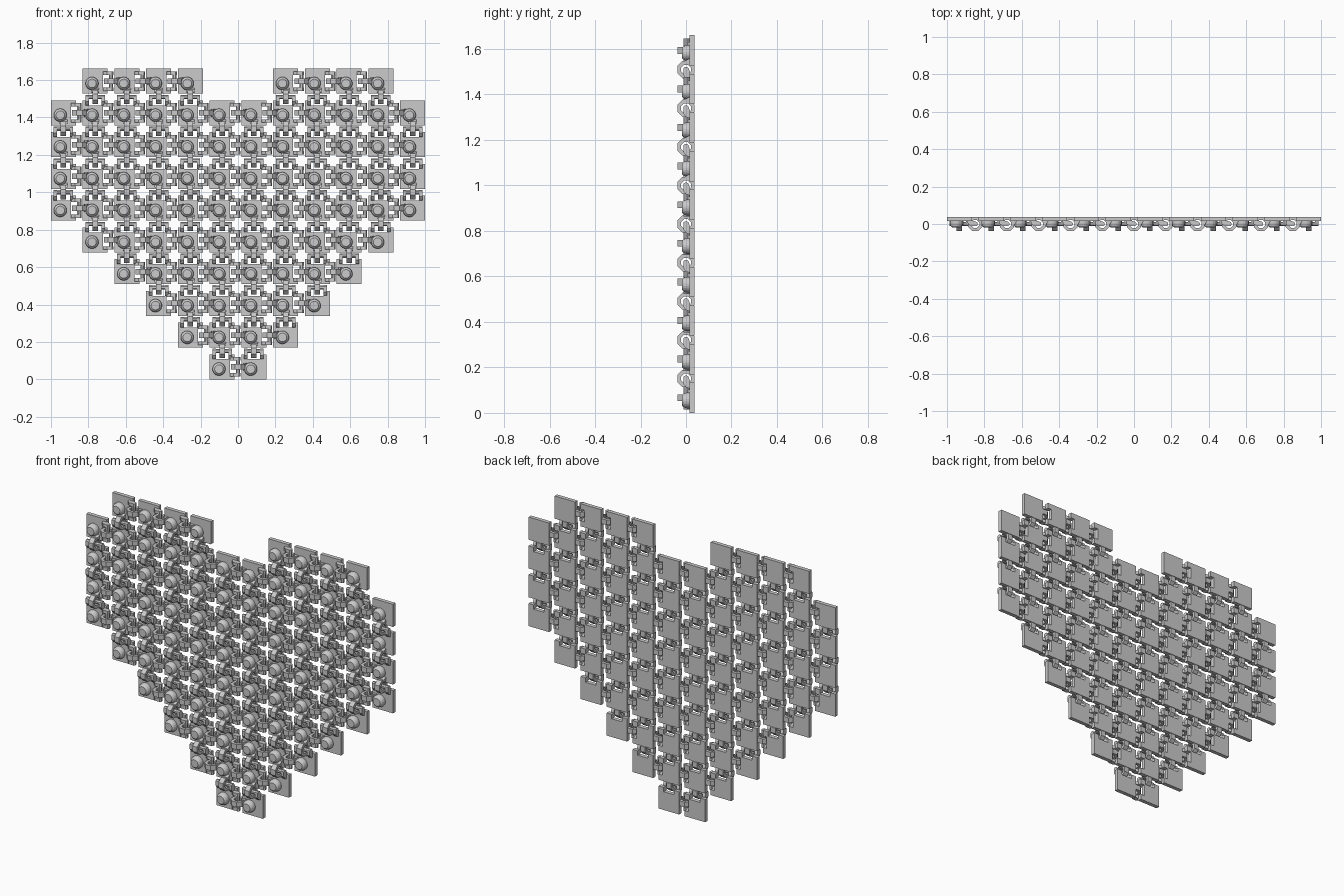
import bpy, bmesh, math

if "Cube" in bpy.data.objects:
    bpy.data.objects.remove(bpy.data.objects["Cube"])

PITCH, HALF = 0.1697, 0.0667      # tile spacing and plate half size
PLATE_F, PLATE_B = 0.015, 0.038   # plate front and back (y)
LINK = PITCH / 2                  # hinge axis distance from tile centre

# heart-shaped layout: filled columns for each row, bottom to top
rows = [range(5, 7), range(4, 8), range(3, 9), range(2, 10), range(1, 11),
        range(12), range(12), range(12), range(12),
        [1, 2, 3, 4, 7, 8, 9, 10]]
tiles = {(c, r) for r, cols in enumerate(rows) for c in cols}

parts = {n: bmesh.new() for n in
         ("plates", "knobs", "hinge_rings", "ring_mounts", "hinge_bars", "bar_posts")}


def loft(bm, loops, cap=True):
    """Skin a list of equal-length loops, optionally closing the ends."""
    vs = [[bm.verts.new(p) for p in l] for l in loops]
    n = len(vs[0])
    for a, b in zip(vs, vs[1:]):
        for i in range(n):
            bm.faces.new((a[i], a[(i + 1) % n], b[(i + 1) % n], b[i]))
    if cap:
        bm.faces.new(vs[0])
        bm.faces.new(vs[-1])
    return vs


def ngon(r, n, u=0, y=0):
    return [(u + r * math.cos(2 * math.pi * (i + .5) / n),
             y + r * math.sin(2 * math.pi * (i + .5) / n)) for i in range(n)]


def prism(bm, profile, w0, w1, place):
    loft(bm, [[place(u, y, w) for u, y in profile] for w in (w0, w1)])


def plate(x, z, right, top):
    h, n, d = HALF, 0.034, 0.026
    pts = [(-h, -h), (h, -h)]
    if right:
        pts += [(h, -n), (h - d, -n), (h - d, n), (h, n)]
    pts += [(h, h)]
    if top:
        pts += [(n, h), (n, h - d), (-n, h - d), (-n, h)]
    pts += [(-h, h)]
    loft(parts["plates"], [[(x + a, y, z + b) for a, b in pts]
                           for y in (PLATE_F, PLATE_B)])


def knob(x, z):
    prof = [(0.035, 0.018), (0.035, 0.002), (0.031, -0.010), (0.023, -0.018)]
    loft(parts["knobs"], [[(x - 0.017 + a, y, z - 0.012 + b) for a, b in ngon(r, 20)]
                          for r, y in prof])


post = [(0.097, -0.005), (0.097, 0.005), (0.092, 0.011), (0.072, 0.018),
        (0.040, 0.018), (0.046, 0.0), (0.062, -0.012), (0.091, -0.012)]
mount = [(-0.060, 0.034), (-0.058, -0.010), (-0.045, -0.004), (-0.034, 0.018), (-0.034, 0.034)]


def handle(place):
    # bar held by two posts at the edge of the plate
    prism(parts["hinge_bars"], ngon(0.012, 8, LINK), -0.045, 0.045, place)
    for s in (-1, 1):
        prism(parts["bar_posts"], post, s * 0.034, s * 0.052, place)


def ring(place):
    # octagonal ring closing around the neighbour's bar
    R, r = 0.038 / math.cos(math.pi / 8), 0.023
    loops = [[place(u, y, w) for u, y in ngon(q, 8, -LINK)]
             for q, w in ((R, -.015), (R, .015), (r, .015), (r, -.015))]
    bm = parts["hinge_rings"]
    vs = loft(bm, loops, cap=False)
    for i in range(8):
        j = (i + 1) % 8
        bm.faces.new((vs[3][i], vs[3][j], vs[0][j], vs[0][i]))
    prism(parts["ring_mounts"], mount, -0.021, 0.021, place)


for c, r in sorted(tiles):
    x, z = -1 + HALF + c * PITCH, HALF + r * PITCH

    def across(u, y, w, x=x, z=z):
        return (x + u, y, z + w)

    def upward(u, y, w, x=x, z=z):
        return (x + w, y, z + u)

    right, top = (c + 1, r) in tiles, (c, r + 1) in tiles
    plate(x, z, right, top)
    knob(x, z)
    if right:
        handle(across)
    if top:
        handle(upward)
    if (c - 1, r) in tiles:
        ring(across)
    if (c, r - 1) in tiles:
        ring(upward)

for name, bm in parts.items():
    bmesh.ops.recalc_face_normals(bm, faces=bm.faces)
    me = bpy.data.meshes.new(name)
    bm.to_mesh(me)
    bm.free()
    bpy.context.collection.objects.link(bpy.data.objects.new(name, me))
